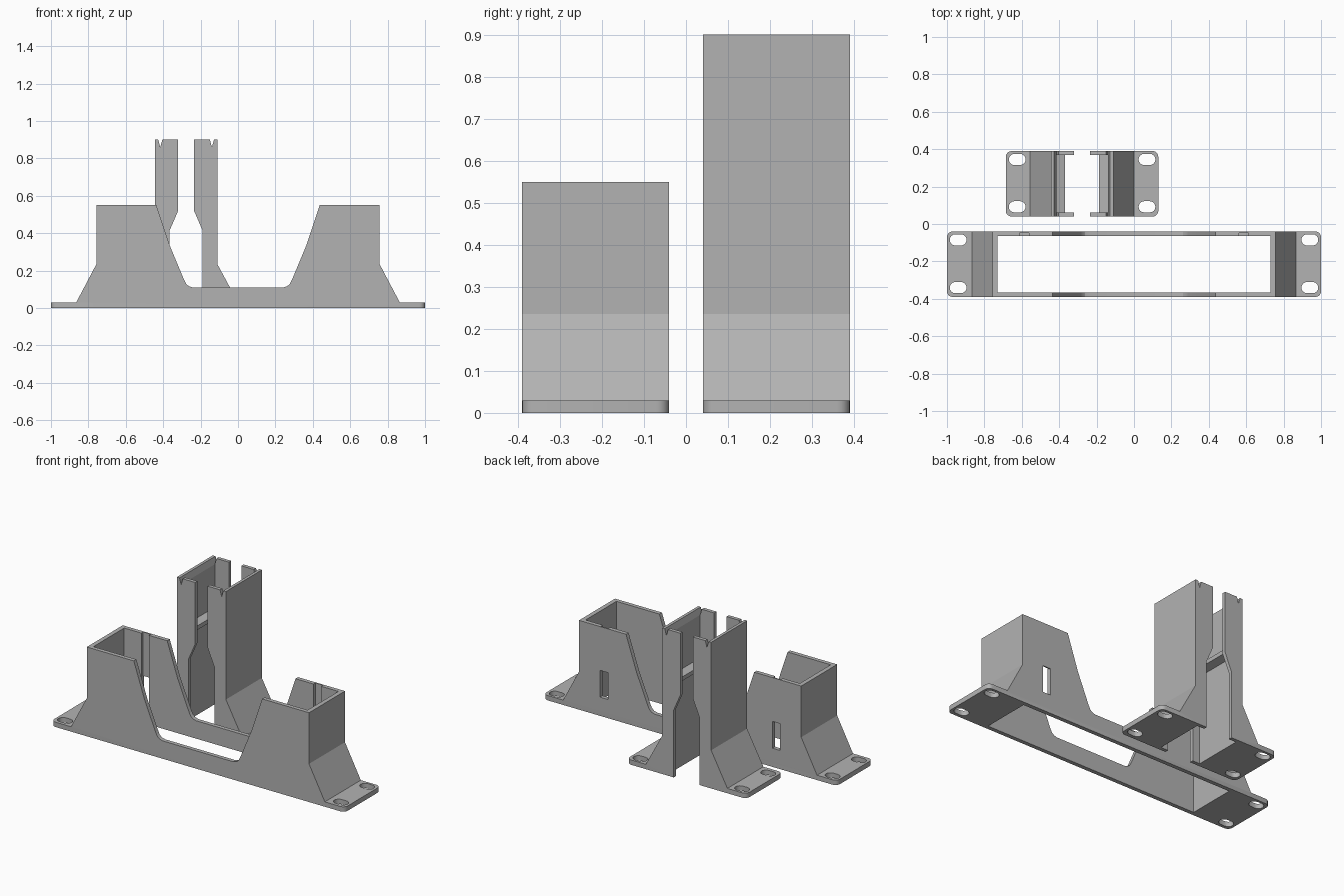
import bpy, bmesh, math

if "Cube" in bpy.data.objects:
    bpy.data.objects.remove(bpy.data.objects["Cube"])

grey = bpy.data.materials.new("plain grey")
grey.diffuse_color = (0.45, 0.45, 0.45, 1)
grey.use_nodes = True
grey.node_tree.nodes["Principled BSDF"].inputs["Base Color"].default_value = grey.diffuse_color


def finish(bm, name):
    bmesh.ops.recalc_face_normals(bm, faces=bm.faces)
    me = bpy.data.meshes.new(name)
    bm.to_mesh(me)
    bm.free()
    ob = bpy.data.objects.new(name, me)
    bpy.context.collection.objects.link(ob)
    me.materials.append(grey)
    return ob


def prism(name, pts, lo, hi, axis="y", corner_x=()):
    """Extrude an outline along y (points are x,z) or z (points are x,y);
    vertical edges at corner_x are rounded."""
    bm = bmesh.new()
    put = (lambda a, b: (a, lo, b)) if axis == "y" else (lambda a, b: (a, b, lo))
    face = bm.faces.new([bm.verts.new(put(a, b)) for a, b in pts])
    new = bmesh.ops.extrude_face_region(bm, geom=[face])["geom"]
    d = (0, hi - lo, 0) if axis == "y" else (0, 0, hi - lo)
    bmesh.ops.translate(bm, vec=d, verts=[v for v in new if isinstance(v, bmesh.types.BMVert)])
    edges = [e for e in bm.edges
             if any(all(abs(v.co.x - x) < 1e-4 for v in e.verts) for x in corner_x)
             and abs(e.verts[0].co.y - e.verts[1].co.y) < 1e-4]
    if edges:
        bmesh.ops.bevel(bm, geom=edges, offset=0.03, segments=5, profile=0.5, affect="EDGES")
    return finish(bm, name)


def box(name, x0, x1, y0, y1, z0, z1):
    return prism(name, [(x0, z0), (x1, z0), (x1, z1), (x0, z1)], y0, y1)


def cut(ob, cutters, op="DIFFERENCE"):
    for c in cutters:
        m = ob.modifiers.new("bool", "BOOLEAN")
        m.operation, m.object, m.solver = op, c, "EXACT"
        bpy.context.view_layer.objects.active = ob
        bpy.ops.object.modifier_apply(modifier=m.name)
        bpy.data.objects.remove(c)


def screw_slot(x, y):
    """Rounded slot cutter, long in x."""
    pts = []
    for i in range(9):
        t = -math.pi / 2 + math.pi * i / 8
        pts.append((0.015 + 0.03 * math.cos(t), 0.03 * math.sin(t)))
    pts += [(-a, -b) for a, b in pts]
    return prism("slot_cutter", [(x + a, y + b) for a, b in pts], -0.05, 0.1, "z")


def smooth(ob):
    bpy.ops.object.select_all(action="DESELECT")
    ob.select_set(True)
    bpy.context.view_layer.objects.active = ob
    bpy.ops.object.shade_smooth_by_angle(angle=math.radians(25))


# Long open frame: half outline mirrored about x = 0
half = [(1, 0), (1, 0.03), (0.865, 0.03), (0.757, 0.235), (0.757, 0.55), (0.437, 0.55),
        (0.365, 0.335), (0.29, 0.155), (0.278, 0.13), (0.262, 0.116), (0.24, 0.11)]
frame = prism("long_frame", half + [(-x, z) for x, z in reversed(half)],
              -0.39, -0.04, corner_x=(1, -1))
cuts = [box("well_cutter", -0.73, 0.73, -0.365, -0.065, -0.1, 0.7)]
for s in (-1, 1):
    x = s * 0.587
    # groove on the inside of the back wall, opening through it low down
    cuts.append(box("groove_cutter", x - 0.026, x + 0.026, -0.08, -0.047, 0.115, 0.7))
    cuts.append(box("window_cutter", x - 0.026, x + 0.026, -0.08, 0.0, 0.115, 0.28))
    cuts += [screw_slot(s * 0.94, y) for y in (-0.34, -0.085)]
cut(frame, cuts)
smooth(frame)

# Two facing upright channels
C = -0.2775
Y0, Y1, T = 0.04, 0.39, 0.022
upright = [(0.4075, 0), (0.4075, 0.03), (0.278, 0.03), (0.167, 0.235), (0.167, 0.9),
           (0.0425, 0.9), (0.0425, 0.52), (0.088, 0.415), (0.088, 0)]
for side, s in (("left", -1), ("right", 1)):
    ob = prism(side + "_upright", [(C + s * u, z) for u, z in upright], Y0, Y1,
               corner_x=(C + s * 0.4075,))
    a, b = sorted((C, C + s * 0.1375))
    n = C + s * 0.138
    cuts = [box("channel_cutter", a, b, Y0 + T, Y1 - T, -0.1, 1.0),
            # V notch in the top of each side wall
            prism("notch_cutter", [(n, 0.86), (n + 0.015, 0.915), (n - 0.015, 0.915)], 0, 0.45)]
    cuts += [screw_slot(C + s * 0.347, y) for y in (0.092, 0.345)]
    cut(ob, cuts)
    # cross rib inside the channel
    rib = [(0.145, 0.545), (0.091, 0.56), (0.091, 0.585), (0.145, 0.60)]
    cut(ob, [prism("rib", [(C + s * u, z) for u, z in rib], Y0 + 0.01, Y1 - 0.01)], "UNION")
    smooth(ob)
